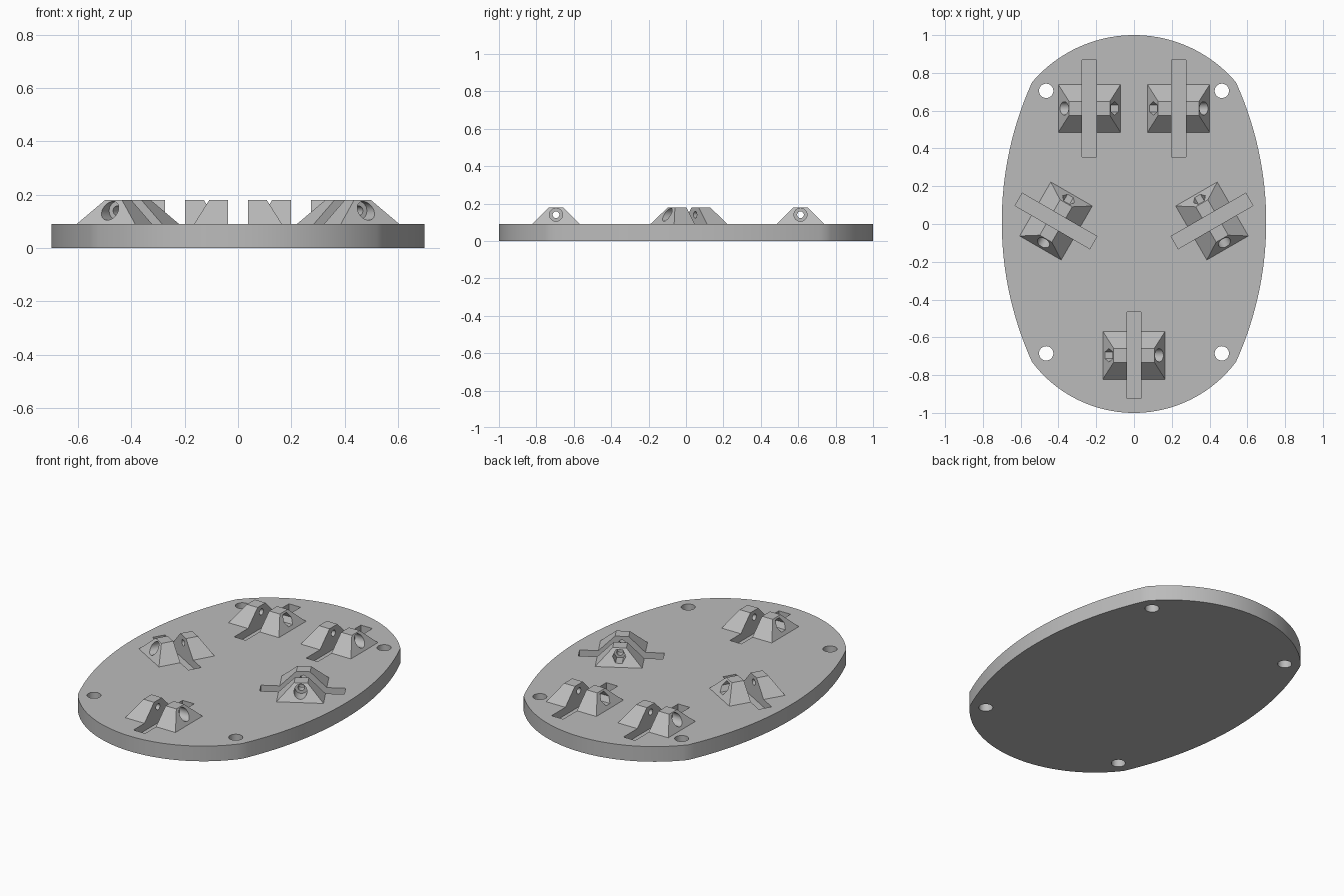
import bpy
import bmesh
from math import radians, sin, cos, pi, hypot, atan2
from mathutils import Matrix, Vector

cube = bpy.data.objects.get("Cube")
if cube:
    bpy.data.objects.remove(cube)

PLATE = 0.09     # plate thickness
BOLT_Z = 0.14    # height of the bolt axis

grey = bpy.data.materials.new("plain grey")
grey.use_nodes = True
colour = (0.5, 0.5, 0.5, 1)
grey.diffuse_color = colour
grey.node_tree.nodes["Principled BSDF"].inputs["Base Color"].default_value = colour


def make_object(name, bm):
    bmesh.ops.recalc_face_normals(bm, faces=bm.faces)
    mesh = bpy.data.meshes.new(name)
    bm.to_mesh(mesh)
    bm.free()
    mesh.materials.append(grey)
    obj = bpy.data.objects.new(name, mesh)
    bpy.context.collection.objects.link(obj)
    return obj


def add_box(bm, centre, size, frame):
    m = frame @ Matrix.Translation(centre) @ Matrix.Diagonal((*size, 1))
    bmesh.ops.create_cube(bm, size=1, matrix=m)


def add_rod(bm, centre, radius, length, sides, frame, turn=Matrix()):
    m = frame @ Matrix.Translation(centre) @ turn
    bmesh.ops.create_cone(bm, cap_ends=True, segments=sides, radius1=radius,
                          radius2=radius, depth=length, matrix=m)


def arc(a, mid, b, steps):
    """Points from a towards b along the circle through a, mid and b (b left out);
    mid lies halfway along the arc."""
    a, mid, b = Vector(a), Vector(mid), Vector(b)
    chord = (a + b) / 2
    rise = mid - chord
    half = (b - a).length / 2
    radius = (half ** 2 + rise.length ** 2) / (2 * rise.length)
    centre = mid - rise.normalized() * radius
    start = atan2(a.y - centre.y, a.x - centre.x)
    sweep = 2 * atan2(half, radius - rise.length)
    return [centre + radius * Vector((cos(start + sweep * i / steps),
                                      sin(start + sweep * i / steps)))
            for i in range(steps)]


# Plate outline: four arcs meeting at soft corners
bx, by, fy = 0.54, 0.75, -0.73
outline = (arc((bx, fy), (0.7, 0.01), (bx, by), 40)
           + arc((bx, by), (0, 1), (-bx, by), 40)
           + arc((-bx, by), (-0.7, 0.01), (-bx, fy), 40)
           + arc((-bx, fy), (0, -1), (bx, fy), 40))
bm = bmesh.new()
face = bm.faces.new([bm.verts.new((p.x, p.y, 0)) for p in outline])
top = bmesh.ops.extrude_face_region(bm, geom=[face])["geom"]
bmesh.ops.translate(bm, vec=(0, 0, PLATE),
                    verts=[v for v in top if isinstance(v, bmesh.types.BMVert)])
plate = make_object("bracket_plate", bm)

# Mount frames: slot along local y, round recess on local +x, nut recess on -x
mirror = Matrix.Diagonal((-1, 1, 1, 1))
back = Matrix.Translation((0.236, 0.612, 0))
side = Matrix.Translation((0.413, 0.016, 0)) @ Matrix.Rotation(radians(-60), 4, "Z")
front = Matrix.Translation((0, -0.695, 0))
mounts = [(back, 0.513), (mirror @ back, 0.513), (side, 0.457),
          (mirror @ side, 0.457), (front, 0.46)]

blocks, slots, bores, recesses, screw_holes = [bmesh.new() for _ in range(5)]
for frame, slot_length in mounts:
    # Sloped block with upright ends near the top
    hull = []
    for hx, hy, z in ((0.165, 0.127, 0.07), (0.165, 0.127, PLATE),
                      (0.108, 0.07, 0.147), (0.108, 0.037, 0.18)):
        for sx in (-1, 1):
            for sy in (-1, 1):
                hull.append(blocks.verts.new(frame @ Vector((sx * hx, sy * hy, z))))
    bmesh.ops.convex_hull(blocks, input=hull)

    # Slot reaching down into the plate
    add_box(slots, (0, 0, 0.145), (0.076, slot_length, 0.2), frame)

    # Bolt bore, round head recess and hexagonal nut recess
    across = Matrix.Rotation(pi / 2, 4, "Y")
    add_rod(bores, (0, 0, BOLT_Z), 0.018, 0.5, 24, frame, across)
    add_rod(recesses, (0.13, 0, BOLT_Z), 0.035, 0.1, 32, frame, across)
    add_rod(recesses, (-0.13, 0, BOLT_Z), 0.036, 0.1, 6, frame, across)

# Corner screw holes
for sx in (-1, 1):
    for y in (0.705, -0.685):
        add_rod(screw_holes, (sx * 0.465, y, 0.05), 0.038, 0.3, 32, Matrix())


def combine(name, bm, operation):
    tool = make_object(name, bm)
    tool.hide_render = True
    mod = plate.modifiers.new(name, "BOOLEAN")
    mod.operation = operation
    mod.solver = "EXACT"
    mod.object = tool
    bpy.ops.object.modifier_apply(modifier=mod.name)
    bpy.data.objects.remove(tool)


bpy.ops.object.select_all(action="DESELECT")
plate.select_set(True)
bpy.context.view_layer.objects.active = plate
combine("mount_blocks", blocks, "UNION")
combine("slot_cutter", slots, "DIFFERENCE")
combine("recess_cutter", recesses, "DIFFERENCE")
combine("bore_cutter", bores, "DIFFERENCE")
combine("screw_hole_cutter", screw_holes, "DIFFERENCE")
bpy.ops.object.shade_smooth_by_angle(angle=radians(20))
